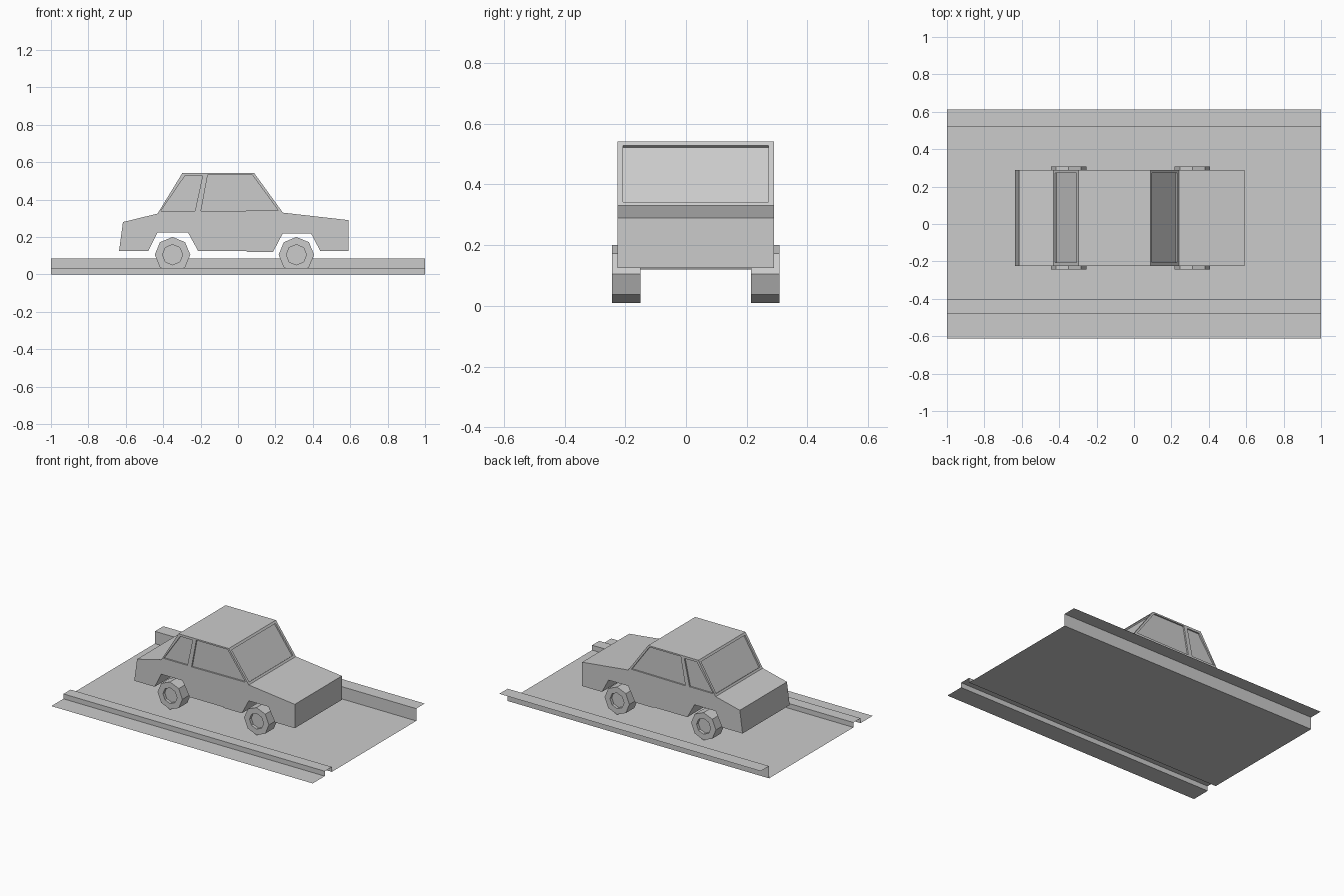
import bpy, bmesh, math
from mathutils import Vector, Matrix

if "Cube" in bpy.data.objects:
    bpy.data.objects.remove(bpy.data.objects["Cube"])

Y0, Y1 = -0.225, 0.29          # car sides
YM = (Y0 + Y1) / 2


def finish(bm, name):
    me = bpy.data.meshes.new(name)
    bm.to_mesh(me)
    bm.free()
    ob = bpy.data.objects.new(name, me)
    bpy.context.collection.objects.link(ob)
    return ob


def prism(bm, pts, move):
    """Polygon swept along a vector into a closed solid."""
    base = bm.faces.new([bm.verts.new(p) for p in pts])
    ext = bmesh.ops.extrude_face_region(bm, geom=[base], use_keep_orig=True)
    new = [g for g in ext["geom"] if isinstance(g, bmesh.types.BMVert)]
    bmesh.ops.translate(bm, verts=new, vec=move)


# road sheet: front pavement, kerb, road, raised back pavement
bm = bmesh.new()
section = [(-0.612, 0), (-0.48, 0), (-0.48, 0.034), (-0.402, 0.034),
           (-0.402, 0), (0.52, 0), (0.52, 0.085), (0.612, 0.085)]
rows = [[bm.verts.new((x, y, z)) for y, z in section] for x in (-1, 1)]
for i in range(len(section) - 1):
    bm.faces.new((rows[0][i], rows[1][i], rows[1][i + 1], rows[0][i + 1]))
finish(bm, "road")

# car body: side profile with wheel arches
profile = [(-0.636, 0.125), (-0.48, 0.125), (-0.43, 0.225), (-0.268, 0.225),
           (-0.213, 0.125), (0.043, 0.125), (0.05, 0.12), (0.187, 0.12),
           (0.24, 0.22), (0.39, 0.22), (0.44, 0.125), (0.592, 0.125),
           (0.592, 0.29), (0.24, 0.33), (0.087, 0.541), (-0.298, 0.541),
           (-0.43, 0.325), (-0.615, 0.28)]
bm = bmesh.new()
prism(bm, [(x, Y0, z) for x, z in profile], (0, Y1 - Y0, 0))
bmesh.ops.recalc_face_normals(bm, faces=bm.faces)
body = finish(bm, "car_body")

# window recesses
DEPTH, OUT = 0.01, 0.03
bm = bmesh.new()
side_windows = [
    [(-0.412, 0.34), (-0.23, 0.34), (-0.19, 0.525), (-0.285, 0.525)],
    [(-0.198, 0.338), (0.215, 0.342), (0.077, 0.531), (-0.162, 0.531)]]
for win in side_windows:
    for y, s in ((Y0, -1), (Y1, 1)):
        prism(bm, [(x, y - s * DEPTH, z) for x, z in win],
              (0, s * (DEPTH + OUT), 0))
for low, top in (((0.24, 0.33), (0.087, 0.541)), ((-0.43, 0.325), (-0.298, 0.541))):
    a, b = Vector((low[0], 0, low[1])), Vector((top[0], 0, top[1]))
    n = Vector((b.z - a.z, 0, a.x - b.x)).normalized()
    if n.z < 0:
        n = -n
    p, q = a.lerp(b, 0.06) - n * DEPTH, a.lerp(b, 0.935) - n * DEPTH
    ya, yb = Vector((0, Y0 + 0.018, 0)), Vector((0, Y1 - 0.018, 0))
    prism(bm, [p + ya, p + yb, q + yb, q + ya], n * (DEPTH + OUT))
bmesh.ops.recalc_face_normals(bm, faces=bm.faces)
cutter = finish(bm, "window_cutter")
cutter.hide_render = True
cutter.hide_viewport = True
mod = body.modifiers.new("windows", "BOOLEAN")
mod.operation = "DIFFERENCE"
mod.solver = "EXACT"
mod.object = cutter


# eight-sided wheels with a sunken hub on the outer face
def wheel(name, x, s):
    bm = bmesh.new()
    bmesh.ops.create_cone(bm, cap_ends=True, segments=8, radius1=0.095,
                          radius2=0.095, depth=0.094)
    cap = max(bm.faces, key=lambda f: f.calc_center_median().z)
    bmesh.ops.inset_region(bm, faces=[cap], thickness=0.041)
    hub = bmesh.ops.extrude_face_region(bm, geom=[cap])["geom"]
    bmesh.ops.translate(bm, vec=(0, 0, -0.02),
                        verts=[g for g in hub if isinstance(g, bmesh.types.BMVert)])
    if cap.is_valid:
        bmesh.ops.delete(bm, geom=[cap], context="FACES_ONLY")
    bmesh.ops.transform(bm, verts=bm.verts,
                        matrix=Matrix.Rotation(-s * math.pi / 2, 4, "X"))
    bmesh.ops.recalc_face_normals(bm, faces=bm.faces)
    ob = finish(bm, name)
    ob.location = (x, YM + s * 0.229, 0.105)


for end, x in (("rear", -0.35), ("front", 0.312)):
    for side, s in (("right", -1), ("left", 1)):
        wheel(f"{end}_{side}_wheel", x, s)
